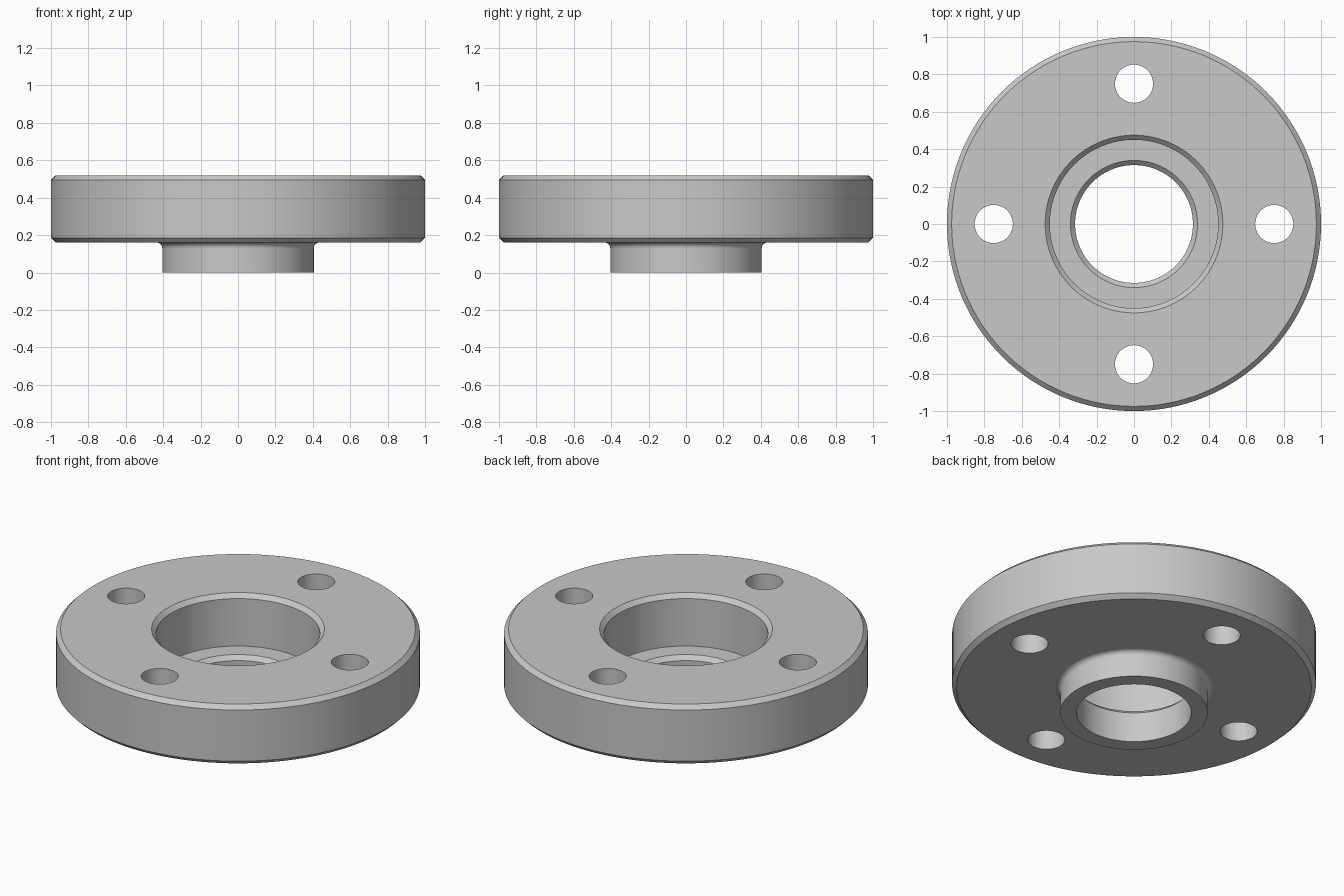
import bpy, bmesh, math
from mathutils import Matrix, Vector

if "Cube" in bpy.data.objects:
    bpy.data.objects.remove(bpy.data.objects["Cube"])

# Main dimensions
TOP, UNDER, LEDGE = 0.52, 0.16, 0.207
RIM, HUB, POCKET, BORE = 1.0, 0.405, 0.45, 0.315
CHAMFER, FILLET = 0.025, 0.03
BOLT_CIRCLE, BOLT_RADIUS = 0.75, 0.102
SEGMENTS = 128

steel = bpy.data.materials.new("steel_grey")
steel.use_nodes = True
steel.diffuse_color = (0.58, 0.58, 0.58, 1)
steel.node_tree.nodes["Principled BSDF"].inputs["Base Color"].default_value = steel.diffuse_color


def make_object(name, bm):
    bmesh.ops.recalc_face_normals(bm, faces=bm.faces)
    mesh = bpy.data.meshes.new(name)
    bm.to_mesh(mesh)
    bm.free()
    mesh.materials.append(steel)
    obj = bpy.data.objects.new(name, mesh)
    bpy.context.collection.objects.link(obj)
    return obj


def lathe(name, profile):
    """Revolve a closed (radius, height) outline about z."""
    bm = bmesh.new()
    verts = [bm.verts.new((r, 0, z)) for r, z in profile]
    edges = [bm.edges.new((v, verts[i - 1])) for i, v in enumerate(verts)]
    bmesh.ops.spin(bm, geom=verts + edges, axis=(0, 0, 1), cent=(0, 0, 0),
                   angle=math.tau, steps=SEGMENTS, use_duplicate=False)
    bmesh.ops.remove_doubles(bm, verts=bm.verts, dist=0.0001)
    return make_object(name, bm)


# Rounded corner where the hub meets the underside
fillet = []
for i in range(9):
    a = math.pi / 2 * i / 8
    fillet.append((HUB + FILLET * (1 - math.cos(a)),
                   UNDER - FILLET * (1 - math.sin(a))))

# Flange body with hub, chamfered rim, counterbore and through bore
flange = lathe("flange_body", [
    (BORE, 0), (HUB, 0), *fillet,
    (RIM - CHAMFER, UNDER), (RIM, UNDER + CHAMFER),
    (RIM, TOP - CHAMFER), (RIM - CHAMFER, TOP),
    (POCKET + CHAMFER, TOP), (POCKET, TOP - CHAMFER),
    (POCKET, LEDGE), (BORE + CHAMFER, LEDGE), (BORE, LEDGE - CHAMFER),
])

# Four bolt holes, cut on the axes
bm = bmesh.new()
for i in range(4):
    spot = Matrix.Rotation(i * math.pi / 2, 4, "Z") @ Vector((BOLT_CIRCLE, 0, TOP / 2))
    bmesh.ops.create_cone(bm, cap_ends=True, segments=48, radius1=BOLT_RADIUS,
                          radius2=BOLT_RADIUS, depth=1, matrix=Matrix.Translation(spot))
cutter = make_object("bolt_hole_cutter", bm)
cutter.hide_render = True

cut = flange.modifiers.new("bolt_holes", "BOOLEAN")
cut.operation = "DIFFERENCE"
cut.solver = "EXACT"
cut.object = cutter
depsgraph = bpy.context.evaluated_depsgraph_get()
flange.data = bpy.data.meshes.new_from_object(flange.evaluated_get(depsgraph))
flange.modifiers.clear()
bpy.data.objects.remove(cutter)

# Smooth round walls, crisp machined edges
bpy.ops.object.select_all(action="DESELECT")
flange.select_set(True)
bpy.context.view_layer.objects.active = flange
bpy.ops.object.shade_smooth_by_angle(angle=math.radians(30))
weighted = flange.modifiers.new("flat_face_normals", "WEIGHTED_NORMAL")
weighted.keep_sharp = True
